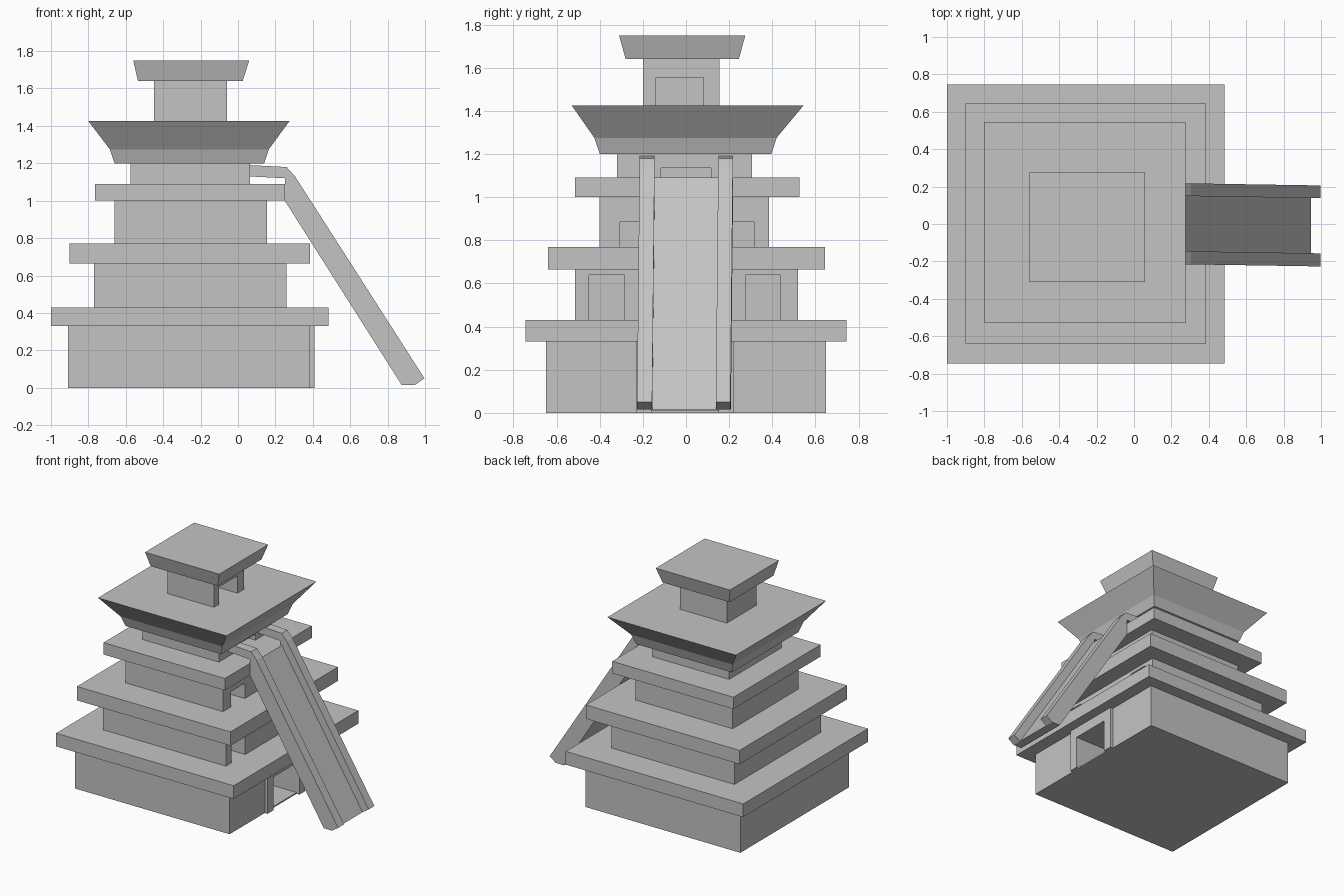
import bpy
import bmesh

if "Cube" in bpy.data.objects:
    bpy.data.objects.remove(bpy.data.objects["Cube"], do_unlink=True)

stone = bpy.data.materials.new("grey_stone")
stone.use_nodes = True
colour = (0.55, 0.55, 0.55, 1)
stone.diffuse_color = colour
stone.node_tree.nodes["Principled BSDF"].inputs["Base Color"].default_value = colour


def finish(name, bm):
    bmesh.ops.recalc_face_normals(bm, faces=bm.faces)
    mesh = bpy.data.meshes.new(name)
    bm.to_mesh(mesh)
    bm.free()
    mesh.materials.append(stone)
    obj = bpy.data.objects.new(name, mesh)
    bpy.context.collection.objects.link(obj)
    return obj


def loft(name, rings):
    """Stack rectangles given as (x0, x1, y0, y1, z) and close both ends."""
    bm = bmesh.new()
    loops = [[bm.verts.new(p) for p in ((a, c, z), (b, c, z), (b, d, z), (a, d, z))]
             for a, b, c, d, z in rings]
    for low, high in zip(loops, loops[1:]):
        for i in range(4):
            j = (i + 1) % 4
            bm.faces.new((low[i], low[j], high[j], high[i]))
    bm.faces.new(loops[0][::-1])
    bm.faces.new(loops[-1])
    return finish(name, bm)


def box(name, x0, x1, y0, y1, z0, z1):
    return loft(name, [(x0, x1, y0, y1, z0), (x0, x1, y0, y1, z1)])


def cut_doorway(wall, x0, x1, y0, y1, z0, z1):
    cutter = box("doorway_cutter", x0, x1, y0, y1, z0, z1)
    cutter.hide_render = True
    mod = wall.modifiers.new("doorway", 'BOOLEAN')
    mod.operation = 'DIFFERENCE'
    mod.solver = 'EXACT'
    mod.object = cutter
    bpy.context.view_layer.objects.active = wall
    bpy.ops.object.modifier_apply(modifier=mod.name)
    bpy.data.objects.remove(cutter, do_unlink=True)


def extrude_profile(name, profile, y0, y1, skew=0.012):
    """Side profile in x-z swept across y, drifting slightly toward -y down the ramp."""
    bm = bmesh.new()
    sides = [[bm.verts.new((x, y - skew * max(0, x - 0.25) / 0.75, z)) for x, z in profile]
             for y in (y0, y1)]
    bm.faces.new(sides[0])
    bm.faces.new(sides[1][::-1])
    n = len(profile)
    for i in range(n):
        j = (i + 1) % n
        bm.faces.new((sides[0][i], sides[1][i], sides[1][j], sides[0][j]))
    return finish(name, bm)


# Stepped storeys
base = box("base_storey", -0.91, 0.385, -0.65, 0.65, 0, 0.33)
second = box("second_storey", -0.77, 0.26, -0.515, 0.52, 0.43, 0.665)
third = box("third_storey", -0.66, 0.155, -0.4, 0.385, 0.77, 1.0)
fourth = box("fourth_storey", -0.575, 0.065, -0.32, 0.305, 1.09, 1.2)
tower = box("top_tower", -0.45, -0.06, -0.2, 0.155, 1.425, 1.64)

# Overhanging ledges
box("lower_ledge", -1.0, 0.485, -0.745, 0.745, 0.33, 0.43)
box("middle_ledge", -0.9, 0.385, -0.64, 0.645, 0.665, 0.77)
box("upper_ledge", -0.765, 0.25, -0.515, 0.525, 1.0, 1.09)

# Flared roofs
loft("flared_roof", [(-0.66, 0.14, -0.4, 0.395, 1.2),
                     (-0.685, 0.165, -0.425, 0.42, 1.275),
                     (-0.8, 0.275, -0.53, 0.545, 1.425)])
loft("tower_cap", [(-0.535, 0.025, -0.28, 0.245, 1.64),
                   (-0.56, 0.06, -0.31, 0.275, 1.75)])

# Doorways in the ramp side
cut_doorway(base, 0, 0.5, -0.16, 0.15, 0.01, 0.25)
for y0, y1 in ((-0.45, -0.285), (0.275, 0.435)):
    cut_doorway(second, 0, 0.4, y0, y1, 0.42, 0.64)
for y0, y1 in ((-0.305, -0.14), (0.15, 0.315)):
    cut_doorway(third, -0.1, 0.3, y0, y1, 0.76, 0.885)
cut_doorway(fourth, -0.2, 0.2, -0.115, 0.115, 1.08, 1.135)
cut_doorway(tower, -0.4, 0.1, -0.14, 0.08, 1.42, 1.555)

# Door frame standing proud of the base wall
for name, y0, y1 in (("right_door_post", -0.23, -0.16), ("left_door_post", 0.15, 0.22)):
    box(name, 0.38, 0.408, y0, y1, 0, 0.33)
box("door_lintel", 0.38, 0.408, -0.16, 0.15, 0.25, 0.33)

# Ramp slab between two bent rails
extrude_profile("ramp_slab", [(0.25, 1.09), (0.262, 1.09), (0.945, 0.015),
                              (0.875, 0.015), (0.25, 1.0)], -0.145, 0.15)
rail = [(0.065, 1.19), (0.26, 1.18), (0.305, 1.13), (0.997, 0.05), (0.945, 0.015),
        (0.875, 0.015), (0.25, 1.0), (0.25, 1.12), (0.065, 1.13)]
extrude_profile("right_ramp_rail", rail, -0.215, -0.145)
extrude_profile("left_ramp_rail", rail, 0.15, 0.218)
